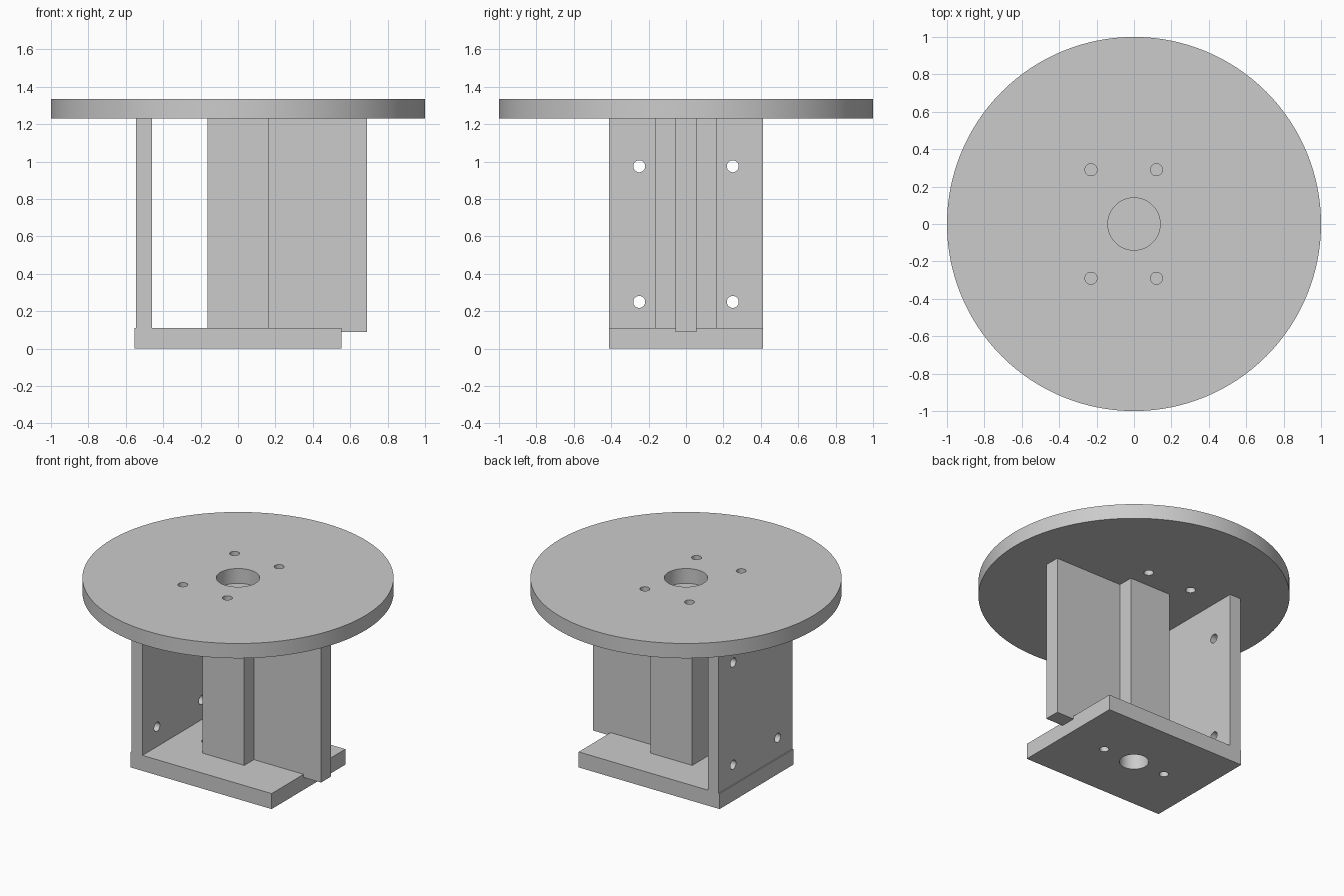
import bpy
import math

if "Cube" in bpy.data.objects:
    bpy.data.objects.remove(bpy.data.objects["Cube"], do_unlink=True)

grey = bpy.data.materials.new("plain grey")
grey.use_nodes = True
grey.diffuse_color = (0.6, 0.6, 0.6, 1)
grey.node_tree.nodes["Principled BSDF"].inputs["Base Color"].default_value = (0.6, 0.6, 0.6, 1)


def finish(obj, name):
    obj.name = name
    obj.data.materials.clear()
    obj.data.materials.append(grey)
    return obj


def box(name, xs, ys, zs):
    """Box spanning the given ranges."""
    spans = (xs, ys, zs)
    bpy.ops.mesh.primitive_cube_add(size=1, location=[sum(s) / 2 for s in spans])
    obj = bpy.context.object
    obj.scale = [s[1] - s[0] for s in spans]
    bpy.ops.object.transform_apply(location=False, rotation=False, scale=True)
    return finish(obj, name)


def cylinder(name, radius, depth, centre, sides=48, axis="Z"):
    turn = (0, math.pi / 2, 0) if axis == "X" else (0, 0, 0)
    bpy.ops.mesh.primitive_cylinder_add(vertices=sides, radius=radius, depth=depth,
                                        location=centre, rotation=turn)
    return finish(bpy.context.object, name)


def drill(obj, holes, depth, axis="Z"):
    """Cut round holes, given as (radius, centre), through a part."""
    for radius, centre in holes:
        cutter = cylinder("hole_cutter", radius, depth, centre, axis=axis)
        cutter.hide_render = True
        mod = obj.modifiers.new("hole", "BOOLEAN")
        mod.operation = "DIFFERENCE"
        mod.solver = "EXACT"
        mod.object = cutter
        bpy.context.view_layer.objects.active = obj
        bpy.ops.object.modifier_apply(modifier=mod.name)
        bpy.data.objects.remove(cutter, do_unlink=True)
    bpy.ops.object.select_all(action="DESELECT")
    obj.select_set(True)
    bpy.context.view_layer.objects.active = obj
    bpy.ops.object.shade_smooth_by_angle(angle=math.radians(30))


base_top, disc_bottom, disc_top = 0.11, 1.23, 1.335
half_depth = 0.413

# Round top plate with a centre bore and four screw holes
disc = cylinder("top_disc", 1, disc_top - disc_bottom,
                (0, 0, (disc_top + disc_bottom) / 2), sides=128)
mid = (disc_top + disc_bottom) / 2
disc_holes = [(0.14, (0, 0, mid))]
disc_holes += [(0.032, (x, y, mid)) for x in (-0.23, 0.12) for y in (-0.29, 0.29)]
drill(disc, disc_holes, 0.3)

# Base plate with a centre bore and two screw holes
base = box("base_plate", (-0.553, 0.553), (-half_depth, half_depth), (0, base_top))
drill(base, [(0.094, (0, 0, 0.05)), (0.03, (-0.25, 0, 0.05)), (0.03, (0.25, 0, 0.05))], 0.3)

# Upright side panel with four cross holes
panel = box("side_panel", (-0.545, -0.46), (-half_depth, half_depth), (base_top, disc_bottom))
drill(panel, [(0.032, (-0.5, y, z)) for y in (-0.25, 0.25) for z in (0.25, 0.975)], 0.3, "X")

# Central column and the fin that overhangs the base
box("centre_column", (-0.163, 0.163), (-0.163, 0.163), (base_top, disc_bottom))
box("column_fin", (0.163, 0.69), (-0.055, 0.055), (0.088, disc_bottom))
